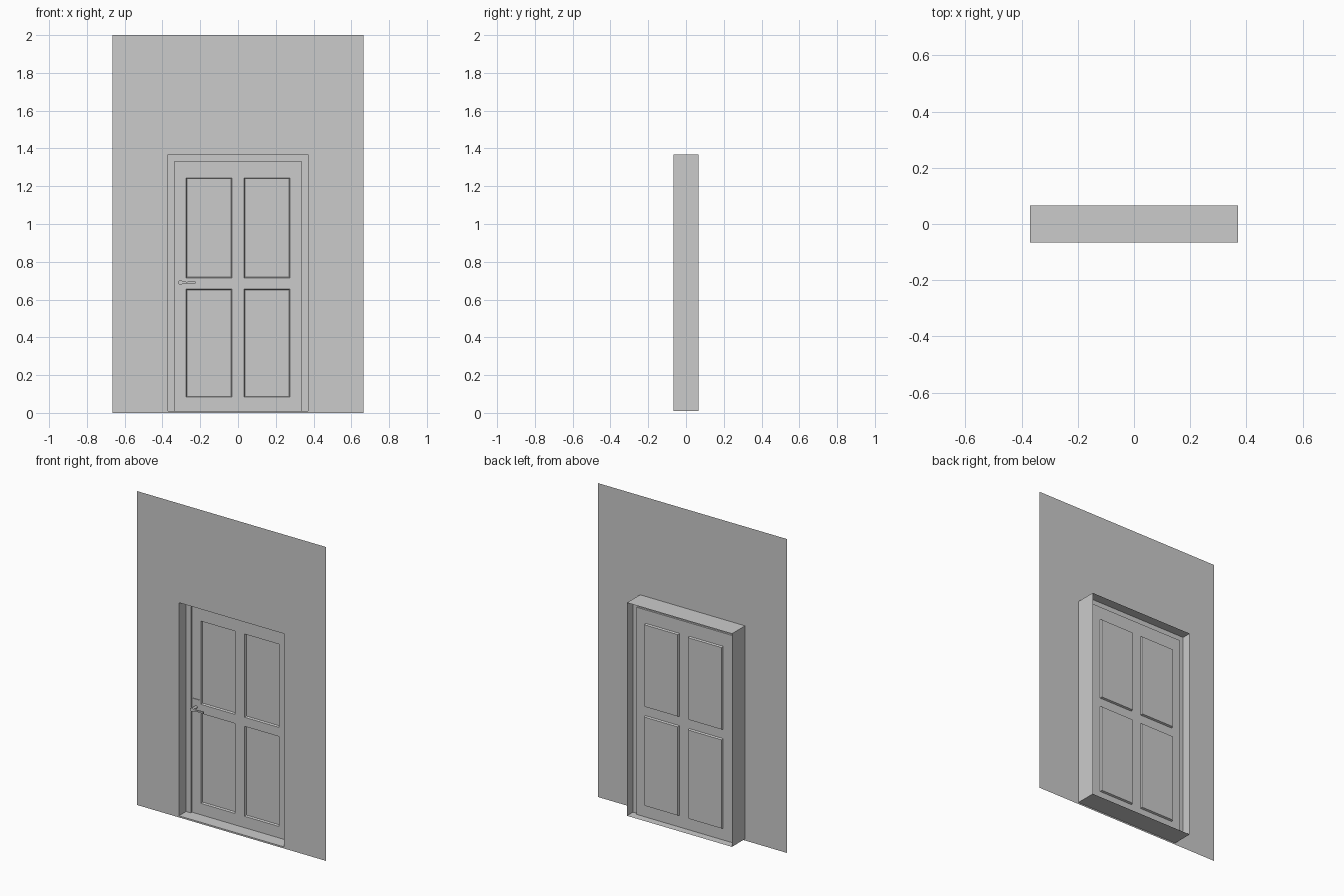
import bpy, bmesh, math
from mathutils import Matrix

if "Cube" in bpy.data.objects:
    bpy.data.objects.remove(bpy.data.objects["Cube"])

FRONT, BACK = -0.066, 0.066      # wall face and rear edge of the reveal
FRAME_Y, DOOR_Y = 0.006, 0.018   # frame face and door leaf face
W, BOT, TOP = 0.37, 0.01, 1.368  # opening
DW, DTOP = 0.336, 1.33           # door leaf


def finish(bm, name):
    me = bpy.data.meshes.new(name)
    bm.to_mesh(me)
    bm.free()
    ob = bpy.data.objects.new(name, me)
    bpy.context.collection.objects.link(ob)
    return ob


def grid_sheet(xs, zs, y, skip=()):
    """Front-facing sheet cut along xs and zs, leaving out the cells in skip."""
    bm = bmesh.new()
    v = [[bm.verts.new((x, y, z)) for x in xs] for z in zs]
    cells = {}
    for j in range(len(zs) - 1):
        for i in range(len(xs) - 1):
            if (i, j) not in skip:
                cells[i, j] = bm.faces.new((v[j][i], v[j][i + 1], v[j + 1][i + 1], v[j + 1][i]))
    bm.normal_update()
    return bm, cells


def bridge(name, path, closed):
    """Sheet spanned between matching (x, y, z) front and (x, y, z) back points."""
    bm = bmesh.new()
    pairs = [(bm.verts.new((x, y0, z)), bm.verts.new((x, y1, z))) for x, z, y0, y1 in path]
    n = len(pairs)
    for i in range(n if closed else n - 1):
        a, b = pairs[i], pairs[(i + 1) % n]
        bm.faces.new((a[0], a[1], b[1], b[0]))
    return finish(bm, name)


# wall with door opening
bm, _ = grid_sheet((-0.665, -W, W, 0.665), (0, BOT, TOP, 2), FRONT, {(1, 1)})
finish(bm, "wall")

# reveal lining all round the opening
corners = [(-W, BOT), (W, BOT), (W, TOP), (-W, TOP)]
bridge("reveal", [(x, z, FRONT, BACK) for x, z in corners], True)

# frame face and its small step back to the door
bm, _ = grid_sheet((-W, -DW, DW, W), (BOT, DTOP, TOP), FRAME_Y, {(1, 0)})
finish(bm, "door_frame")
bridge("frame_step", [(x, z, FRAME_Y, DOOR_Y) for x, z in
                      [(-DW, BOT), (-DW, DTOP), (DW, DTOP), (DW, BOT)]], False)

# door leaf with four sunken panels
bm, cells = grid_sheet((-DW, -0.275, -0.033, 0.033, 0.275, DW),
                       (BOT, 0.083, 0.656, 0.714, 1.244, DTOP), DOOR_Y)
panels = [cells[i, j] for i in (1, 3) for j in (1, 3)]
bmesh.ops.inset_individual(bm, faces=panels, thickness=0.006, depth=-0.012)
finish(bm, "door_leaf")

# handle plate
HX, HZ, LEVER_Y = -0.305, 0.69, -0.026
bm = bmesh.new()
bmesh.ops.create_cube(bm, size=1, matrix=Matrix.Translation((HX, DOOR_Y - 0.002, HZ))
                      @ Matrix.Diagonal((0.045, 0.004, 0.1, 1)))
finish(bm, "handle_plate")

# handle spindle
bm = bmesh.new()
mid = (DOOR_Y + LEVER_Y) / 2
bmesh.ops.create_cone(bm, cap_ends=True, segments=16, radius1=0.009, radius2=0.009,
                      depth=DOOR_Y - LEVER_Y,
                      matrix=Matrix.Translation((HX, mid, HZ)) @ Matrix.Rotation(math.pi / 2, 4, 'X'))
finish(bm, "handle_spindle")

# tapered lever: round at the spindle, narrow neck, slightly wider tip
bm = bmesh.new()
arc = [math.radians(a) for a in range(40, 321, 28)]
outline = [(HX + 0.013 * math.cos(a), HZ + 0.012 * math.sin(a)) for a in arc]
outline += [(HX + 0.03, HZ - 0.004), (-0.226, HZ - 0.006), (-0.226, HZ + 0.006), (HX + 0.03, HZ + 0.004)]
face = bm.faces.new([bm.verts.new((x, LEVER_Y - 0.005, z)) for x, z in outline])
ext = bmesh.ops.extrude_face_region(bm, geom=[face], use_keep_orig=True)
bmesh.ops.translate(bm, vec=(0, 0.01, 0),
                    verts=[g for g in ext["geom"] if isinstance(g, bmesh.types.BMVert)])
bmesh.ops.recalc_face_normals(bm, faces=bm.faces)
finish(bm, "handle_lever")
